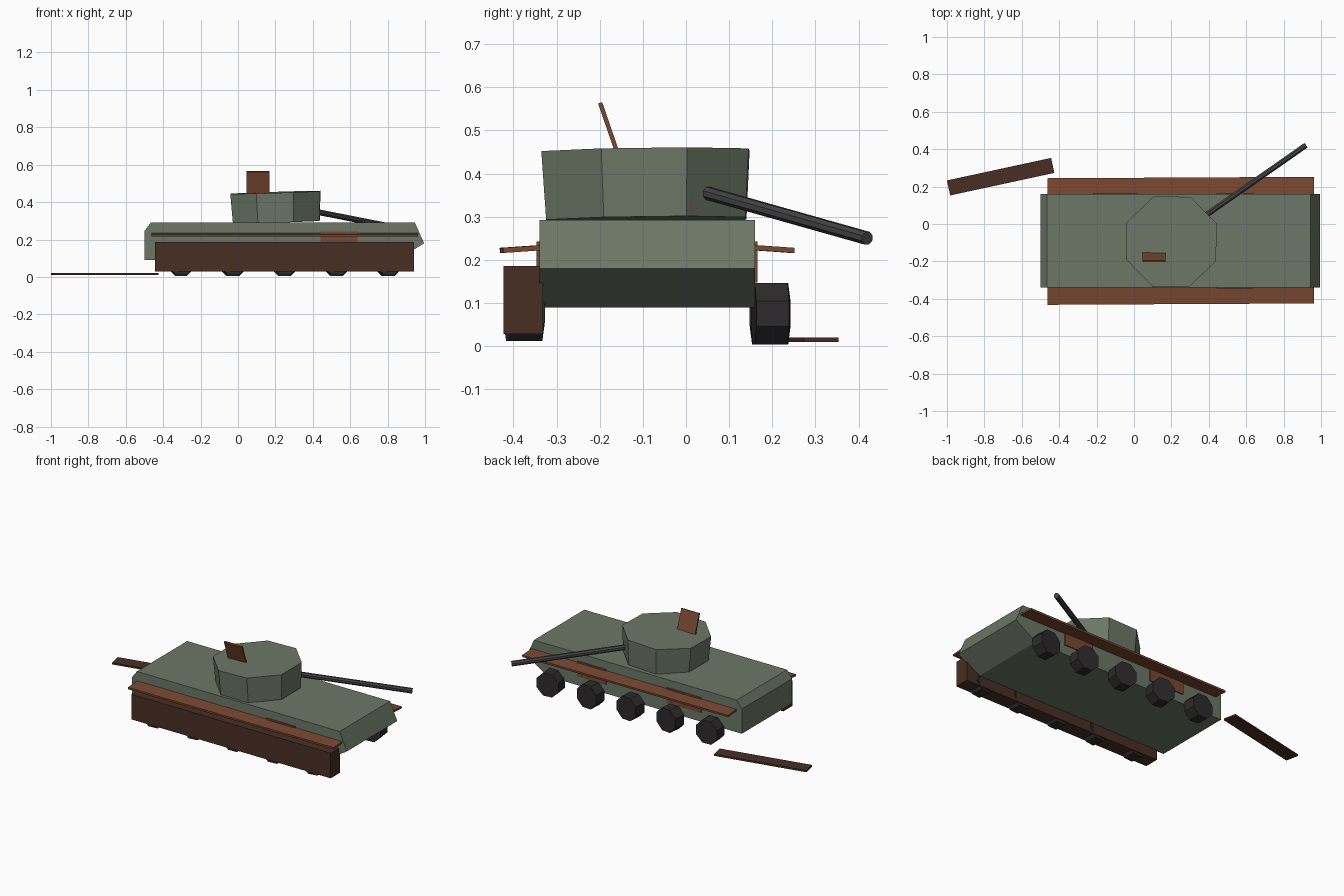
import bpy, bmesh, math, random
from mathutils import Vector, Matrix

if "Cube" in bpy.data.objects:
    bpy.data.objects.remove(bpy.data.objects["Cube"])

random.seed(4)
MID = -0.09          # hull centre line in y


def material(name, rgb):
    m = bpy.data.materials.new(name)
    m.diffuse_color = (*rgb, 1)
    m.use_nodes = True
    m.node_tree.nodes["Principled BSDF"].inputs["Base Color"].default_value = m.diffuse_color
    return m


GREEN = material("faded_green", (0.15, 0.185, 0.135))
RUST = material("rust", (0.19, 0.065, 0.032))
BROWN = material("dark_rust", (0.065, 0.028, 0.018))
RUBBER = material("dark_wheel", (0.026, 0.023, 0.023))
STEEL = material("gun_steel", (0.06, 0.058, 0.058))


def finish(name, bm, mat):
    bmesh.ops.recalc_face_normals(bm, faces=bm.faces)
    me = bpy.data.meshes.new(name)
    bm.to_mesh(me)
    bm.free()
    me.materials.append(mat)
    ob = bpy.data.objects.new(name, me)
    bpy.context.collection.objects.link(ob)
    return ob


def box(name, centre, size, mat, rot=(0, 0, 0)):
    bm = bmesh.new()
    bmesh.ops.create_cube(bm, size=1)
    bmesh.ops.scale(bm, vec=size, verts=bm.verts)
    ob = finish(name, bm, mat)
    ob.location = centre
    ob.rotation_euler = [math.radians(a) for a in rot]
    return ob


def prism(name, a, b, r1, r2, mat, sides=8, turn=0.0):
    """Faceted cylinder or cone from point a to point b."""
    a, b = Vector(a), Vector(b)
    bm = bmesh.new()
    bmesh.ops.create_cone(bm, cap_ends=True, segments=sides, radius1=r1,
                          radius2=r2, depth=(b - a).length,
                          matrix=Matrix.Rotation(turn, 4, 'Z'))
    ob = finish(name, bm, mat)
    ob.matrix_world = (Matrix.Translation((a + b) / 2)
                       @ (b - a).to_track_quat('Z', 'Y').to_matrix().to_4x4())
    return ob


# Hull: side profile extruded across y
profile = [(-0.5, 0.09), (-0.5, 0.245), (-0.465, 0.292), (0.945, 0.292),
           (0.995, 0.18), (0.85, 0.09)]
bm = bmesh.new()
face = bm.faces.new([bm.verts.new((x, -0.34, z)) for x, z in profile])
ext = bmesh.ops.extrude_face_region(bm, geom=[face])
bmesh.ops.translate(bm, vec=(0, 0.5, 0),
                    verts=[v for v in ext["geom"] if isinstance(v, bmesh.types.BMVert)])
finish("hull", bm, GREEN)

# Turret, open hatch, gun mount patch and drooping gun
prism("turret", (0.205, -0.092, 0.293), (0.2, -0.094, 0.452), 0.25, 0.26, GREEN)
box("open_hatch", (0.107, -0.177, 0.5), (0.125, 0.01, 0.135), RUST, (19, 0, 0))
box("turret_patch", (0.418, -0.003, 0.355), (0.03, 0.025, 0.088), RUST, (0, 0, 22.5))
prism("gun_barrel", (0.36, 0.03, 0.36), (0.918, 0.42, 0.25), 0.016, 0.016, STEEL,
      turn=math.pi / 8)

# Sagging fenders and rusted side patches on both sides
for side, label in ((-1, "near"), (1, "far")):
    box(f"{label}_fender", (0.25, MID + side * 0.292, 0.225), (1.425, 0.092, 0.012),
        RUST, (-side * 4, 0, 0.3))
    for i, (x, w) in enumerate(((0.54, 0.2), (-0.1, 0.24))):
        if side > 0 or i == 0:
            box(f"{label}_side_patch_{i + 1}", (x, MID + side * 0.25, 0.195),
                (w, 0.012, 0.095), RUST)

# Road wheels, five a side
for side, label, z in ((-1, "near", 0.083), (1, "far", 0.075)):
    for i in range(5):
        x, y = -0.305 + i * 0.277, MID + side * 0.285
        skew = random.uniform(-0.006, 0.006)
        prism(f"{label}_wheel_{i + 1}", (x - skew, y - 0.038, z), (x + skew, y + 0.038, z),
              0.077, 0.077, RUBBER, turn=math.pi / 8)

# Remaining track on the near side, thrown track lying on the ground
box("near_track", (0.248, -0.377, 0.107), (1.385, 0.092, 0.158), BROWN)
box("thrown_track", (-0.713, 0.253, 0.015), (0.57, 0.082, 0.011), BROWN, (0, 0, 12.2))
